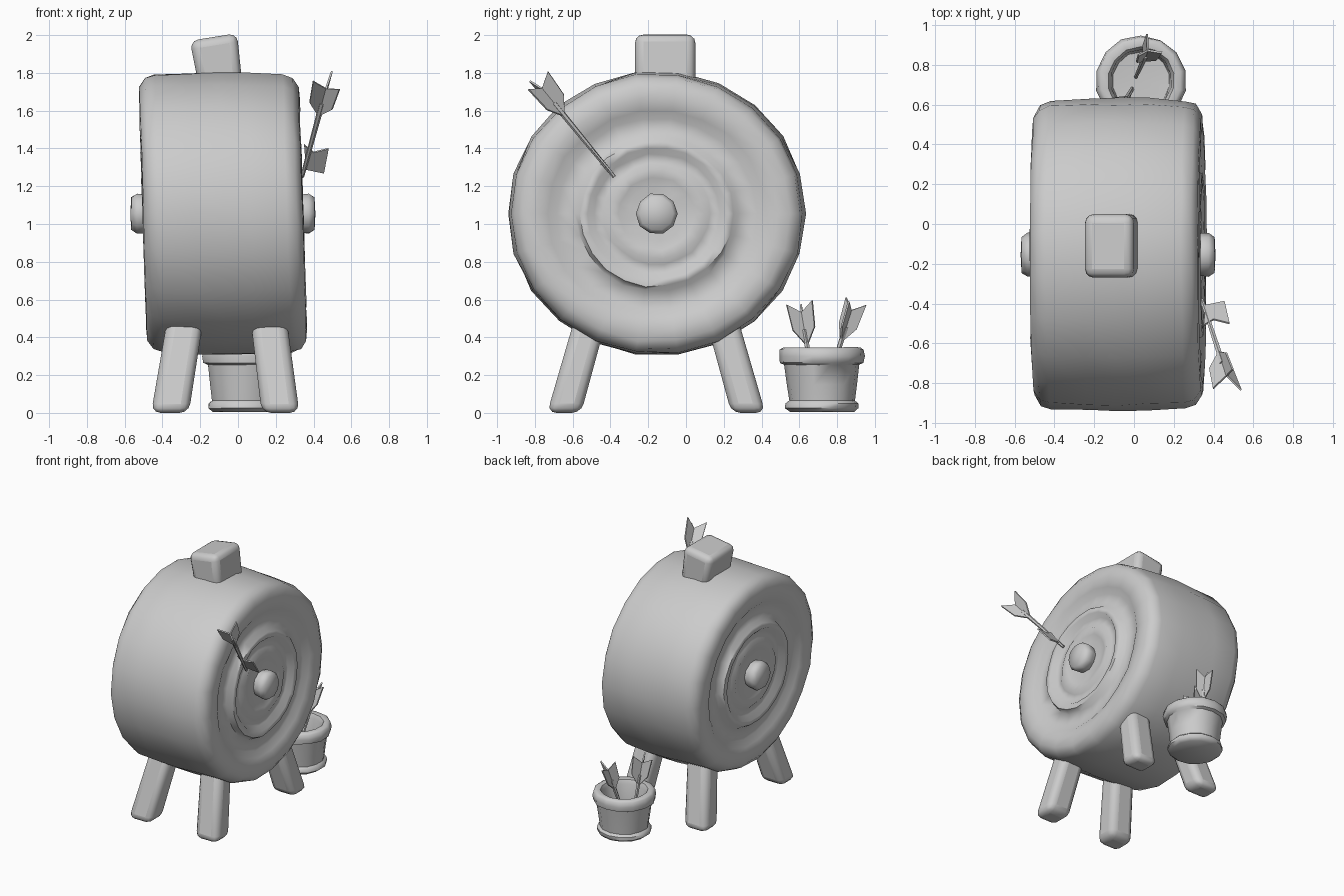
import bpy, bmesh, math, random
from mathutils import Vector, Matrix

if "Cube" in bpy.data.objects:
    bpy.data.objects.remove(bpy.data.objects["Cube"])

random.seed(4)
CX, CY, CZ = -0.08, -0.155, 1.055      # drum centre


def finish(name, bm, angle=40, bevel=0, thick=0):
    bmesh.ops.recalc_face_normals(bm, faces=bm.faces)
    me = bpy.data.meshes.new(name)
    bm.to_mesh(me)
    bm.free()
    ob = bpy.data.objects.new(name, me)
    bpy.context.collection.objects.link(ob)
    if thick:
        m = ob.modifiers.new("Solidify", 'SOLIDIFY')
        m.thickness, m.offset = thick, 0
    if bevel:
        m = ob.modifiers.new("Bevel", 'BEVEL')
        m.width, m.segments = bevel, 3
    bpy.ops.object.select_all(action='DESELECT')
    ob.select_set(True)
    bpy.context.view_layer.objects.active = ob
    if angle:
        bpy.ops.object.shade_smooth_by_angle(angle=math.radians(angle))
    return ob


def lathe(profile, segs, wobble=0.0):
    """Revolve (radius, height) points around z; zero radius closes an end."""
    bm = bmesh.new()
    rings = []
    for r, h in profile:
        if r == 0:
            rings.append([bm.verts.new((0, 0, h))] * segs)
            continue
        ring = []
        for i in range(segs):
            a = 2 * math.pi * (i + 0.5) / segs
            k = r + random.uniform(-wobble, wobble)
            ring.append(bm.verts.new((k * math.cos(a), k * math.sin(a),
                                      h + random.uniform(-wobble, wobble) * 0.5)))
        rings.append(ring)
    for a, b in zip(rings, rings[1:]):
        for i in range(segs):
            j = (i + 1) % segs
            bm.faces.new(list(dict.fromkeys([a[i], a[j], b[j], b[i]])))
    return bm


def rod(bm, a, b, ra, rb):
    """Thin six-sided shaft from a to b."""
    a, b = Vector(a), Vector(b)
    d = b - a
    mat = Matrix.Translation((a + b) / 2) @ d.to_track_quat('Z', 'Y').to_matrix().to_4x4()
    bmesh.ops.create_cone(bm, cap_ends=True, segments=6, radius1=ra, radius2=rb,
                          depth=d.length, matrix=mat)


def dart(name, tip, tail, fin_len, fin_w, turn=0.0, blade=None):
    tip, tail = Vector(tip), Vector(tail)
    d = (tail - tip).normalized()
    start = tail - d * fin_len
    bm = bmesh.new()
    rod(bm, tip, start + d * fin_len * 0.4, 0.010, 0.016)
    finish(name + "_shaft", bm)
    # three kite-shaped flights around the shaft
    bm = bmesh.new()
    u = d.orthogonal().normalized()
    v = d.cross(u)
    for i in range(3):
        a = turn + 2 * math.pi * i / 3
        w = (u * math.cos(a) + v * math.sin(a)) * fin_w
        bm.faces.new([bm.verts.new(start + d * fin_len * t + w * s)
                      for t, s in ((0, 0), (0.42, 0.85), (1.05, 1), (0.82, 0))])
    if blade:
        bm.faces.new([bm.verts.new(p) for p in blade])
    finish(name + "_flights", bm, angle=0, thick=0.01)


# log drum with carved target rings on both faces
half = [(0, .39), (.15, .39), (.20, .40), (.25, .415), (.28, .395), (.33, .39),
        (.365, .425), (.405, .425), (.43, .385), (.53, .38), (.575, .41),
        (.64, .425), (.71, .42), (.755, .39), (.775, .34), (.785, .15)]
profile = half + [(.79, 0)] + [(r, -h) for r, h in reversed(half)]
bm = lathe(profile, 22, 0.006)
for vert in bm.verts:
    x, y, z = vert.co
    vert.co = (CX + z - 0.03 * x, CY + y, CZ + x * 0.955)
finish("target_drum", bm, 60)

# bullseye knobs
for side, name in ((1, "bullseye_right"), (-1, "bullseye_left")):
    bm = lathe([(.09, .37), (.108, .42), (.11, .455), (.09, .485), (0, .49)], 10, 0.002)
    for vert in bm.verts:
        x, y, z = vert.co
        vert.co = (CX + side * z, CY + y, CZ + x)
    finish(name, bm, 60)


def post(name, low, high, lo_size, hi_size, bevel):
    """Rounded square post, sheared between its two end centres."""
    bm = bmesh.new()
    bmesh.ops.create_cube(bm, size=1)
    for vert in bm.verts:
        c, s = (high, hi_size) if vert.co.z > 0 else (low, lo_size)
        vert.co = (c[0] + vert.co.x * s[0], c[1] + vert.co.y * s[1], c[2])
    return finish(name, bm, 50, bevel)


# four splayed legs
for yn, y0, y1 in (("front", -.645, -.49), ("back", .33, .175)):
    for xn, x0, x1 in (("left", -.36, -.27), ("right", .225, .155)):
        post(f"{yn}_{xn}_leg", (x0, y0, 0), (x1, y1, .55), (.20, .18), (.19, .17), .05)

# branch stub on top
bm = bmesh.new()
bmesh.ops.create_cube(bm, size=1)
for vert in bm.verts:
    x, y, z = vert.co
    top = z > 0
    vert.co = ((-.13 if top else -.09) + x * (.25 if top else .23),
               -.11 + y * .32, (1.99 + x * .04) if top else 1.72)
finish("top_stub", bm, 50, .045)

# open pot holding spare darts
bm = lathe([(0, .01), (.17, .005), (.195, .025), (.195, .05), (.175, .065), (.185, .15),
            (.20, .255), (.222, .265), (.228, .30), (.222, .335), (.205, .347),
            (.17, .342), (.155, .31), (.145, .12), (0, .11)], 14, 0.003)
bm.transform(Matrix.Translation((.035, .72, 0)))
finish("dart_pot", bm, 50)

# darts: one stuck in the target, two in the pot
dart("stuck_dart", (.34, -.38, 1.25), (.475, -.79, 1.75), .24, .085, .5,
     blade=((.35, -.51, 1.42), (.40, -.48, 1.38), (.48, -.50, 1.40),
            (.455, -.39, 1.27), (.36, -.41, 1.29)))
dart("spare_dart_a", (.01, .74, .12), (.075, .885, .58), .22, .07, .9)
dart("spare_dart_b", (-.01, .68, .12), (-.05, .605, .57), .22, .08, .2)
